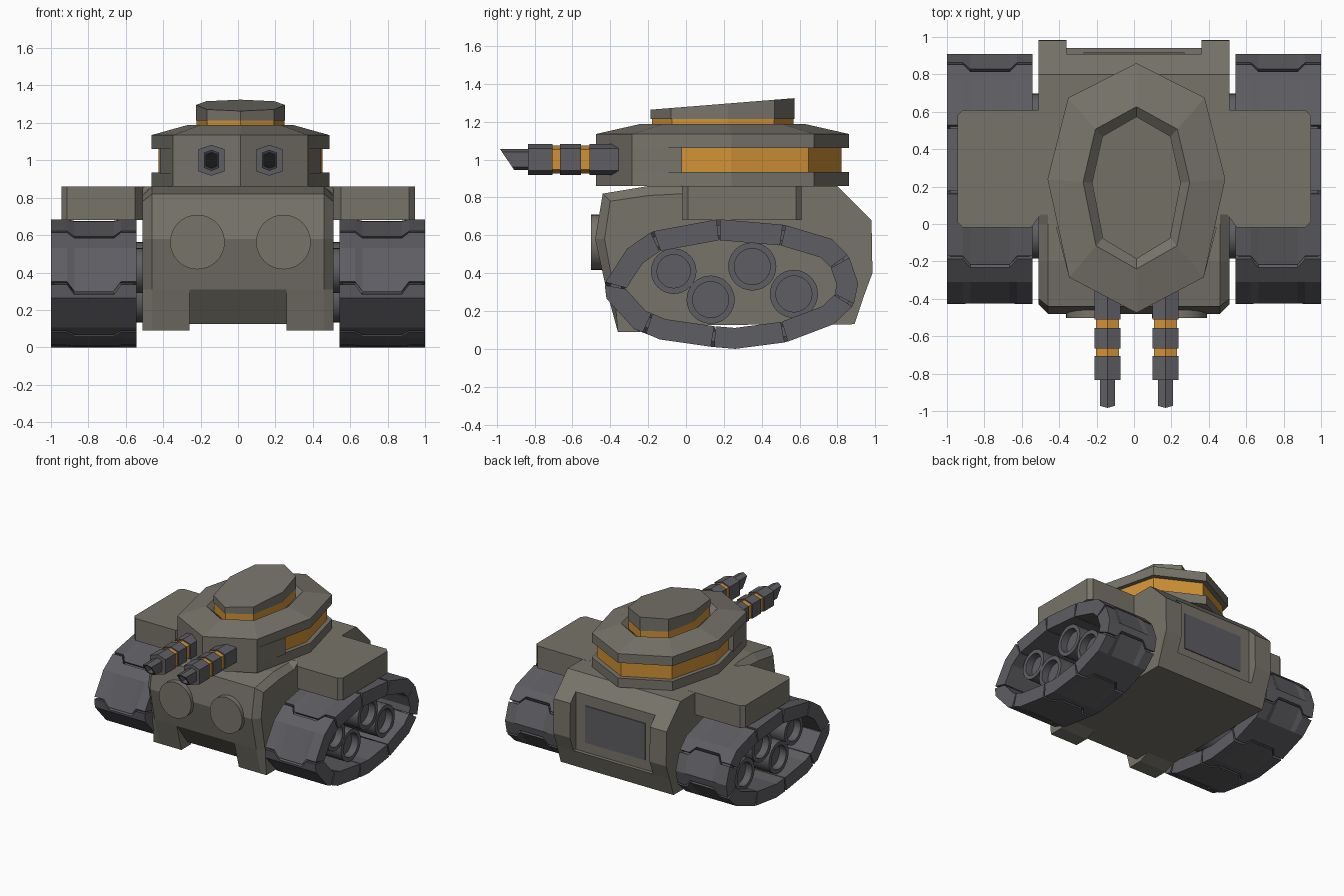
import bpy, bmesh, math
from mathutils import Vector

if "Cube" in bpy.data.objects:
    bpy.data.objects.remove(bpy.data.objects["Cube"])


def material(name, rgb):
    m = bpy.data.materials.new(name)
    m.diffuse_color = (*rgb, 1)
    m.use_nodes = True
    m.node_tree.nodes["Principled BSDF"].inputs["Base Color"].default_value = m.diffuse_color
    return m


OLIVE = material("olive grey armour", (0.185, 0.174, 0.144))
STEEL = material("dark steel", (0.112, 0.110, 0.122))
ORANGE = material("orange band", (0.64, 0.285, 0.036))
BLACK = material("bore black", (0.025, 0.025, 0.03))
CX = 0.013  # centre line of turret, guns and lamps


def loft(name, sections, mat, smooth=False):
    """Skin a row of equal-length closed sections and cap both ends."""
    bm = bmesh.new()
    rows = [[bm.verts.new(p) for p in s] for s in sections]
    n = len(rows[0])
    for a, b in zip(rows, rows[1:]):
        for i in range(n):
            j = (i + 1) % n
            bm.faces.new((a[i], a[j], b[j], b[i]))
    bm.faces.new(rows[0])
    bm.faces.new(rows[-1])
    bmesh.ops.remove_doubles(bm, verts=bm.verts, dist=0.0005)
    bmesh.ops.recalc_face_normals(bm, faces=bm.faces)
    me = bpy.data.meshes.new(name)
    bm.to_mesh(me)
    bm.free()
    me.materials.append(mat)
    ob = bpy.data.objects.new(name, me)
    bpy.context.collection.objects.link(ob)
    if smooth:
        bpy.ops.object.select_all(action='DESELECT')
        ob.select_set(True)
        bpy.context.view_layer.objects.active = ob
        bpy.ops.object.shade_smooth_by_angle(angle=math.radians(30))
    return ob


def circle(r, n=32):
    return [(r * math.cos(2 * math.pi * i / n), r * math.sin(2 * math.pi * i / n)) for i in range(n)]


# hull: side profile that changes across x (front chamfer, leg tabs, rear recess)
def hull_section(x, chamfer=False, recess=False, leg=True):
    if chamfer:
        front = [(-0.38, 0.31), (-0.43, 0.58), (-0.40, 0.78), (-0.20, 0.81), (0.0, 0.82), (0.05, 0.86)]
    else:
        front = [(-0.42, 0.31), (-0.48, 0.58), (-0.44, 0.82), (-0.20, 0.86), (0.0, 0.86), (0.05, 0.86)]
    if recess:
        back = [(0.91, 0.70), (0.91, 0.40), (0.91, 0.28)]
    else:
        back = [(0.98, 0.68), (0.985, 0.40), (0.942, 0.285)]
    back = [(0.80, 0.86), (0.91, 0.75)] + back + [(0.94, 0.28), (0.89, 0.13)]
    if leg:
        under = [(-0.15, 0.125), (-0.24, 0.09), (-0.36, 0.09)]
    else:
        under = [(-0.15, 0.125), (-0.22, 0.125), (-0.28, 0.125)]
    return [(x, y, z) for y, z in front + back + under]


half = [(0.51, dict(chamfer=True)), (0.46, {}), (0.36, {}), (0.36, dict(recess=True)),
        (0.26, dict(recess=True)), (0.26, dict(recess=True, leg=False))]
loft("hull", [hull_section(-x, **k) for x, k in half]
     + [hull_section(x, **k) for x, k in reversed(half)], OLIVE)

# dark plate in the rear recess
loft("rear_panel", [[(-0.27, y, 0.36), (0.27, y, 0.36), (0.27, y, 0.66), (-0.27, y, 0.66)]
                    for y in (0.905, 0.917)], STEEL)

# round front plates
for s, side in ((-1, "left"), (1, "right")):
    loft(side + "_front_disc", [[(CX + s * 0.23 + a, y, 0.563 + b) for a, b in circle(0.146)]
                                for y in (-0.40, -0.503)], OLIVE, True)

# fenders over the tracks
fender = [(0.45, 0.05), (0.50, 0.05), (0.55, -0.02), (0.915, -0.02), (0.945, 0.01),
          (0.945, 0.58), (0.915, 0.61), (0.45, 0.61)]
for s, side in ((-1, "left"), (1, "right")):
    loft(side + "_fender", [[(s * x, y, z) for x, y in fender] for z in (0.68, 0.861)], OLIVE)

# turret rings
OCT = [(0, 0.665), (0.365, 0.48), (0.475, 0.045), (0.36, -0.48), (0, -0.67),
       (-0.36, -0.48), (-0.475, 0.045), (-0.365, 0.48)]


def ring(sx, sy, z, slope=0.0):
    return [(CX + x * sx, 0.195 + y * sy, z + slope * y * sy) for x, y in OCT]


loft("turret_base", [ring(1, 1, 0.86), ring(1, 1, 0.935)], OLIVE)
loft("turret_band", [ring(0.925, 0.94, 0.92), ring(0.925, 0.94, 1.07)], ORANGE)
loft("turret_roof", [ring(1, 1, 1.06), ring(1, 1, 1.135), ring(0.6, 0.65, 1.188),
                     ring(0.5, 0.565, 1.14)], OLIVE)
front_block = [(0.429, -0.02), (0.36, -0.285), (0, -0.475), (-0.36, -0.285), (-0.429, -0.02)]
loft("turret_front", [[(CX + x, y, z) for x, y in front_block] for z in (0.93, 1.065)], OLIVE)
loft("hatch_band", [ring(0.495, 0.56, 1.13), ring(0.495, 0.56, 1.215)], ORANGE)
loft("hatch", [ring(0.5, 0.57, 1.213), ring(0.5, 0.57, 1.294, 0.08)], OLIVE)


# twin guns, hexagonal in section
def hexagon(cx, y, w, h, shear=0.0):
    pts = [(w, h * 0.72), (0, h), (-w, h * 0.72), (-w, -h * 0.72), (0, -h), (w, -h * 0.72)]
    return [(cx + a, y - shear * b, 1.0 + b) for a, b in pts]


for s, side in ((-1, "left"), (1, "right")):
    gx = CX + s * 0.155
    for i, (y0, y1) in enumerate([(-0.835, -0.705), (-0.665, -0.555), (-0.51, -0.30)]):
        loft(f"{side}_gun_sleeve_{i}", [hexagon(gx, y, 0.07, 0.082) for y in (y0, y1)], STEEL)
    loft(side + "_gun_bands", [hexagon(gx, y, 0.062, 0.073) for y in (-0.72, -0.49)], ORANGE)
    loft(side + "_gun_muzzle", [hexagon(gx, -0.80, 0.04, 0.056),
                                hexagon(gx, -0.945, 0.04, 0.056, 0.68),
                                hexagon(gx, -0.945, 0.03, 0.042, 0.68),
                                hexagon(gx, -0.88, 0.03, 0.042, 0.68)], STEEL)
    loft(side + "_gun_bore", [hexagon(gx, y, 0.029, 0.041, 0.68) for y in (-0.87, -0.89)], BLACK)

# tracks: path runs over the top to the front and back underneath; 1 marks a link joint
PATH = [(0.52, 0.655, 1), (0.17, 0.685, 1), (-0.18, 0.62, 1), (-0.31, 0.53, 0), (-0.43, 0.345, 1),
        (-0.42, 0.265, 0), (-0.275, 0.105, 0), (-0.22, 0.085, 1), (-0.14, 0.05, 0), (0.14, 0.01, 1),
        (0.26, 0.0, 0), (0.53, 0.035, 1), (0.78, 0.13, 0), (0.885, 0.23, 1), (0.91, 0.345, 0),
        (0.86, 0.49, 1), (0.77, 0.58, 0)]
N = len(PATH)
P = [Vector(p[:2]) for p in PATH]
D = [(P[(i + 1) % N] - P[i]).normalized() for i in range(N)]


def inset(d):
    out = []
    for i in range(N):
        na, nb = (Vector((-v.y, v.x)) for v in (D[i - 1], D[i]))
        out.append(P[i] + (na + nb) * d / (1 + na.dot(nb)))
    return out


Q = inset(0.11)
B0, B1 = inset(0.03), inset(0.085)
joints = [i for i in range(N) if PATH[i][2]]
columns = [(0.543, 0), (0.625, 0), (0.665, 0.055), (0.875, 0.055), (0.915, 0), (1.0, 0)]
wheels = [(-0.065, 0.41, 0.12), (0.13, 0.26, 0.127), (0.35, 0.435, 0.127), (0.57, 0.29, 0.127)]
GAP = 0.009

for s, side in ((-1, "left"), (1, "right")):
    # links with stepped joints
    for k, a in enumerate(joints):
        b = joints[(k + 1) % len(joints)]
        mid = [i % N for i in range(a + 1, b if b > a else b + N)]
        rows = []
        for x, off in columns:
            outer = [P[a] + D[a] * (off + GAP)] + [P[i] for i in mid]
            outer.append(P[b] + (D[b] * (off - GAP) if off else -D[b - 1] * GAP))
            inner = [Q[a] + D[a] * 0.003] + [Q[i] for i in mid] + [Q[b] - D[b - 1] * 0.003]
            rows.append([(s * x, p.x, p.y) for p in outer + inner[::-1]])
        loft(f"{side}_track_link_{k}", rows, STEEL)
    # belt behind the joints
    belt = [[(s * x, p.x, p.y) for p in pts] for x, pts in
            ((0.56, B0), (0.985, B0), (0.985, B1), (0.56, B1), (0.56, B0))]
    ob = loft(side + "_track_belt", belt, STEEL)
    bm = bmesh.new()
    bm.from_mesh(ob.data)
    bmesh.ops.delete(bm, geom=[f for f in bm.faces if len(f.verts) > 4], context='FACES_ONLY')
    bmesh.ops.recalc_face_normals(bm, faces=bm.faces)
    bm.to_mesh(ob.data)
    bm.free()
    # road wheels with dished faces
    for k, (y, z, r) in enumerate(wheels):
        loft(f"{side}_wheel_{k}", [[(s * x, y + a, z + b) for a, b in circle(q)] for x, q in
                                   ((0.50, r), (0.93, r), (0.93, r - 0.032), (0.87, r - 0.032))],
             STEEL, True)
